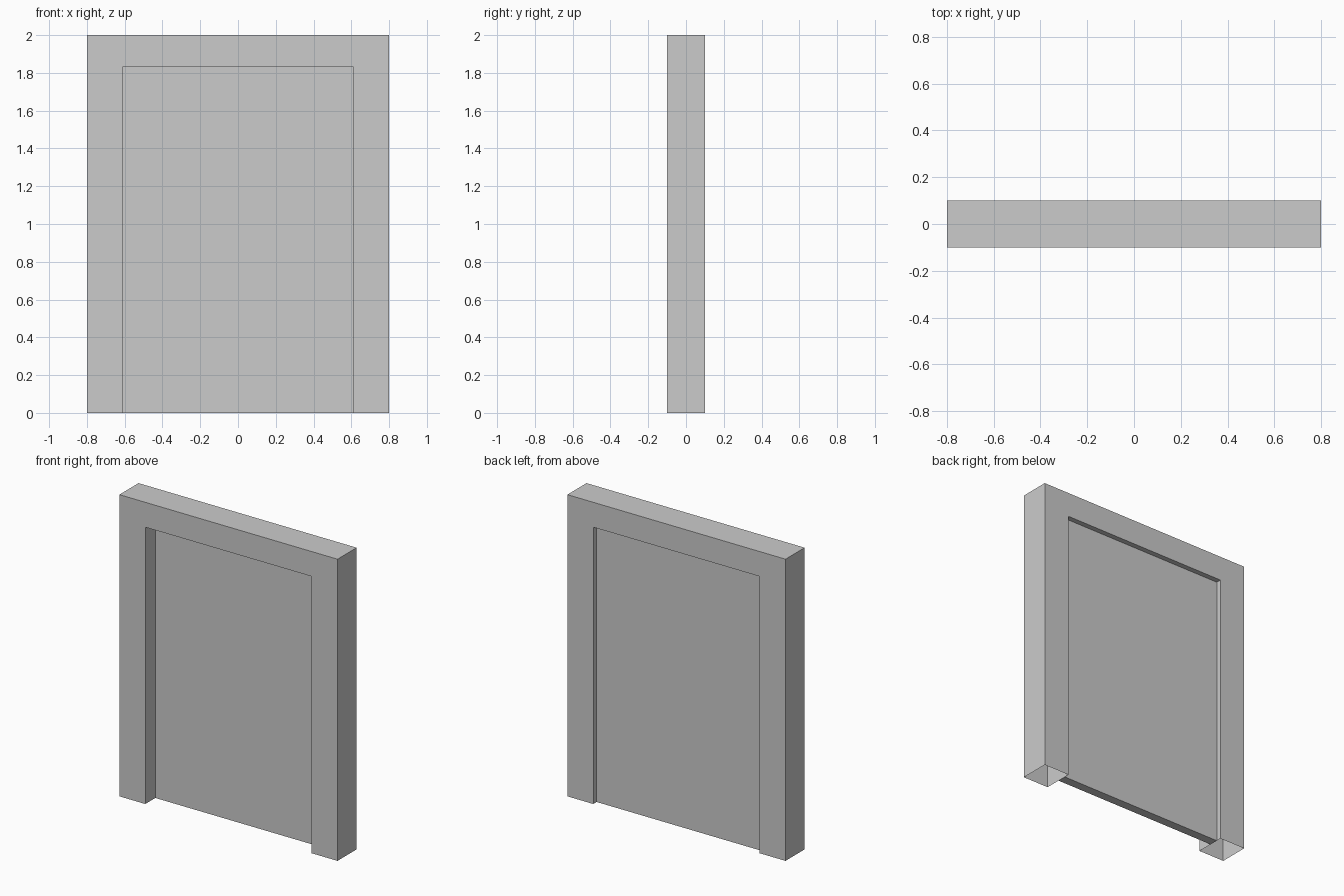
import bpy
import bmesh

if "Cube" in bpy.data.objects:
    bpy.data.objects.remove(bpy.data.objects["Cube"])

grey = bpy.data.materials.new("plain_grey")
grey.diffuse_color = (0.6, 0.6, 0.6, 1)
grey.use_nodes = True
grey.node_tree.nodes["Principled BSDF"].inputs["Base Color"].default_value = grey.diffuse_color

HALF_W, HEIGHT, HALF_D = 0.8, 2.0, 0.1      # outer frame
OPEN_W, OPEN_H = 0.61, 1.835                # doorway opening


def extrude_profile(name, points, y0, y1, open_bottom=False):
    """Extrude an x-z outline from y0 to y1, optionally leaving the floor side open."""
    bm = bmesh.new()
    face = bm.faces.new([bm.verts.new((x, y0, z)) for x, z in points])
    geom = bmesh.ops.extrude_face_region(bm, geom=[face], use_keep_orig=True)["geom"]
    moved = [g for g in geom if isinstance(g, bmesh.types.BMVert)]
    bmesh.ops.translate(bm, verts=moved, vec=(0, y1 - y0, 0))
    bmesh.ops.recalc_face_normals(bm, faces=bm.faces[:])
    if open_bottom:
        floor = [f for f in bm.faces if all(v.co.z < 1e-4 for v in f.verts)]
        bmesh.ops.delete(bm, geom=floor, context="FACES_ONLY")
    mesh = bpy.data.meshes.new(name)
    bm.to_mesh(mesh)
    bm.free()
    mesh.materials.append(grey)
    obj = bpy.data.objects.new(name, mesh)
    bpy.context.collection.objects.link(obj)
    return obj


# Door frame: two hollow-footed posts joined by a lintel
right_half = [(OPEN_W, OPEN_H), (OPEN_W, 0), (HALF_W, 0), (HALF_W, HEIGHT)]
left_half = [(-x, z) for x, z in reversed(right_half)]
extrude_profile("door_frame", right_half + left_half, -HALF_D, HALF_D, open_bottom=True)

# Door panel: fills the opening, set deeper from the front than from the back
panel = [(-OPEN_W, 0), (OPEN_W, 0), (OPEN_W, OPEN_H), (-OPEN_W, OPEN_H)]
extrude_profile("door_panel", panel, 0.005, 0.065)
